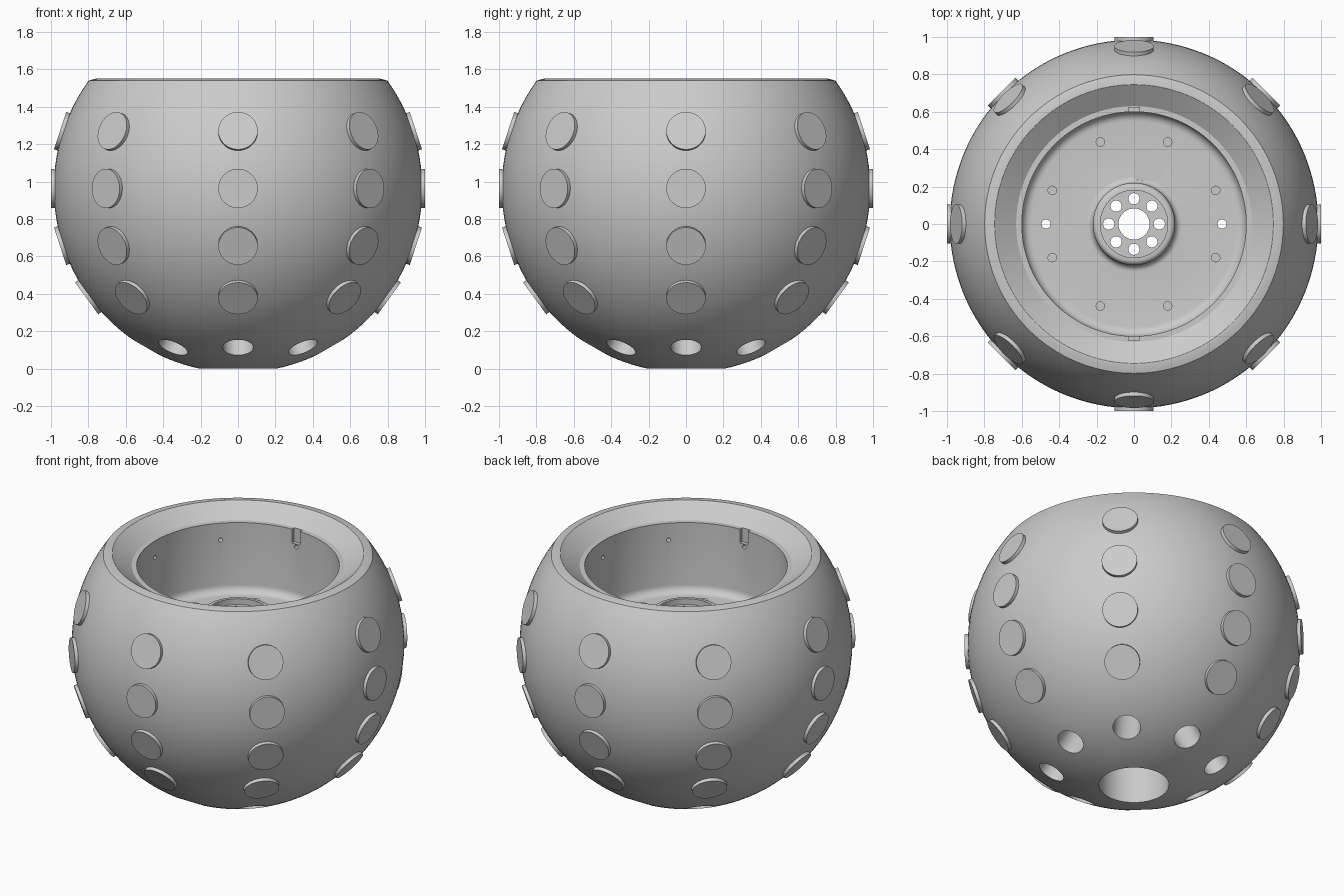
import bpy, bmesh
from math import sin, cos, pi, radians, asin
from mathutils import Vector, Matrix

if "Cube" in bpy.data.objects:
    bpy.data.objects.remove(bpy.data.objects["Cube"])

R, CZ = 0.985, 0.963          # sphere radius and centre height
FLOOR, LEDGE = 1.015, 1.47    # heights inside the bowl
EIGHTHS = [i * pi / 4 for i in range(8)]

grey = bpy.data.materials.new("plain grey")
grey.use_nodes = True
grey.diffuse_color = (0.6, 0.6, 0.6, 1)
grey.node_tree.nodes["Principled BSDF"].inputs["Base Color"].default_value = (0.6, 0.6, 0.6, 1)


def finish(name, bm):
    bmesh.ops.recalc_face_normals(bm, faces=bm.faces)
    mesh = bpy.data.meshes.new(name)
    bm.to_mesh(mesh)
    bm.free()
    mesh.materials.append(grey)
    ob = bpy.data.objects.new(name, mesh)
    bpy.context.collection.objects.link(ob)
    return ob


def smooth(ob):
    bpy.ops.object.select_all(action='DESELECT')
    ob.select_set(True)
    bpy.context.view_layer.objects.active = ob
    bpy.ops.object.shade_smooth_by_angle(angle=radians(30))


def arc(cx, cz, r, a0, a1, n):
    """Arc points in the profile plane, angles in degrees."""
    steps = [radians(a0 + (a1 - a0) * i / n) for i in range(n + 1)]
    return [(cx + r * cos(a), cz + r * sin(a)) for a in steps]


def lathe(name, profile, segments=128):
    bm = bmesh.new()
    rings = []
    for i in range(segments):
        a = 2 * pi * i / segments
        rings.append([bm.verts.new((r * cos(a), r * sin(a), z)) for r, z in profile])
    for i in range(segments):
        a, b = rings[i], rings[(i + 1) % segments]
        for j in range(len(profile)):
            k = (j + 1) % len(profile)
            bm.faces.new((a[j], b[j], b[k], a[k]))
    return finish(name, bm)


def add_rod(bm, start, end, r, segments=32):
    """Cylinder between two points."""
    start, end = Vector(start), Vector(end)
    axis = end - start
    mat = Matrix.Translation((start + end) / 2) @ axis.to_track_quat('Z', 'Y').to_matrix().to_4x4()
    bmesh.ops.create_cone(bm, cap_ends=True, segments=segments, radius1=r, radius2=r,
                          depth=axis.length, matrix=mat)


def radial(az, elev, dist):
    return Vector((cos(az) * cos(elev), sin(az) * cos(elev), sin(elev))) * dist + Vector((0, 0, CZ))


def polar(r, az, z):
    return (r * cos(az), r * sin(az), z)


def cut(body, bm):
    cutter = finish("cutter", bm)
    cutter.hide_render = True
    mod = body.modifiers.new("cut", 'BOOLEAN')
    mod.operation, mod.solver, mod.object = 'DIFFERENCE', 'EXACT', cutter
    bpy.context.view_layer.objects.active = body
    bpy.ops.object.modifier_apply(modifier=mod.name)
    bpy.data.objects.remove(cutter)


# Round body with chamfered mouth, inner well, hub and bottom bore
low, high = [asin((z - CZ) / R) * 180 / pi for z in (0, 1.54)]
profile = arc(0, CZ, R, low, high, 48)
profile += [(0.76, 1.55), (0.745, 1.55), (0.63, LEDGE), (0.6, LEDGE)]
profile += arc(0.55, FLOOR + 0.05, 0.05, 0, -90, 6)
profile += arc(0.255, FLOOR + 0.035, 0.035, 270, 180, 6)
profile += arc(0.19, 1.14, 0.03, 0, 70, 4)
profile += [(0.18, 1.168), (0.18, 1.13), (0.083, 1.13), (0.083, 1.09), (profile[0][0], 1.09)]
body = lathe("round_body", profile)

# Angled vents around the underside
bm = bmesh.new()
for az in EIGHTHS:
    add_rod(bm, radial(az, radians(-60), 0.6), radial(az, radians(-60), 1.1), 0.082, 48)
cut(body, bm)

# Hub holes, floor through holes, small wall holes
bm = bmesh.new()
for az in EIGHTHS:
    add_rod(bm, polar(0.135, az, 1.05), polar(0.135, az, 1.15), 0.03)
    add_rod(bm, polar(0.58, az, 1.36), polar(0.64, az, 1.36), 0.013, 16)
for x in (-0.47, 0.47):
    add_rod(bm, (x, 0, -0.1), (x, 0, 1.1), 0.024)
cut(body, bm)

# Locating slots in the ledge
bm = bmesh.new()
for y in (-0.605, 0.605):
    mat = Matrix.Translation((0, y, LEDGE - 0.04)) @ Matrix.Diagonal((0.06, 0.036, 0.1, 1))
    bmesh.ops.create_cube(bm, size=1, matrix=mat)
cut(body, bm)
smooth(body)

# Columns of raised round pads
bm = bmesh.new()
for az in EIGHTHS:
    for elev in (18, 0, -18, -36):
        add_rod(bm, radial(az, radians(elev), 0.95), radial(az, radians(elev), 1.0), 0.105, 64)
smooth(finish("round_pads", bm))

# Bolts on the well floor
bm = bmesh.new()
for sx in (-1, 1):
    for sy in (-1, 1):
        for x, y in ((0.18, 0.438), (0.437, 0.18)):
            add_rod(bm, (sx * x, sy * y, FLOOR - 0.01), (sx * x, sy * y, FLOOR + 0.015), 0.025, 24)
smooth(finish("floor_bolts", bm))

# Thin wedge plate beside the hub
bm = bmesh.new()
outline = [(0.13, 0.23), (0.21, 0.365)] + arc(0, 0, 0.421, 60, 90, 8) + [(0, 0.23)]
face = bm.faces.new([bm.verts.new((x, y, FLOOR - 0.003)) for x, y in outline])
top = bmesh.ops.extrude_face_region(bm, geom=[face])
bmesh.ops.translate(bm, vec=(0, 0, 0.008),
                    verts=[v for v in top["geom"] if isinstance(v, bmesh.types.BMVert)])
finish("wedge_plate", bm)
